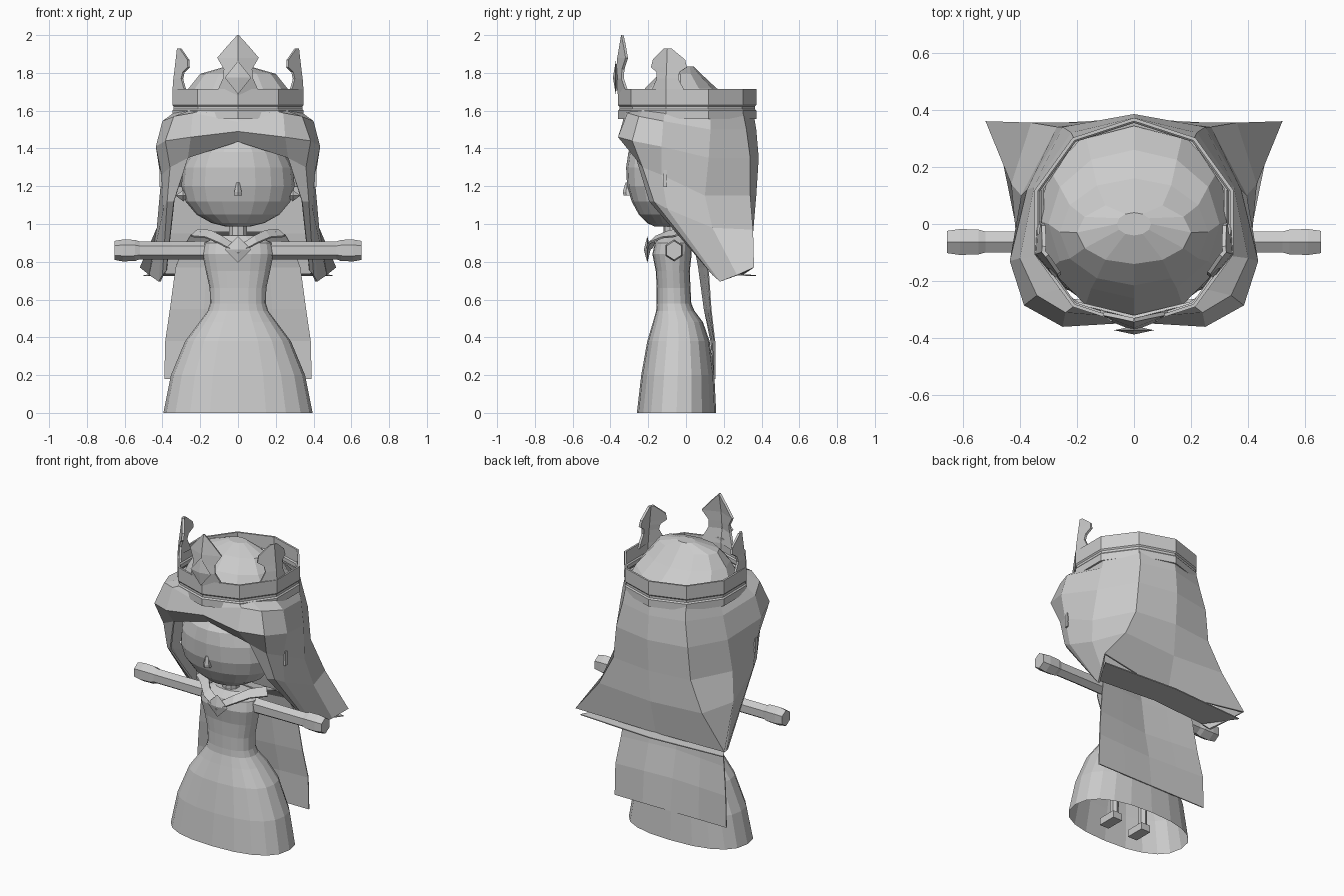
import bpy, bmesh, math
from mathutils import Matrix, Vector

if "Cube" in bpy.data.objects:
    bpy.data.objects.remove(bpy.data.objects["Cube"])

grey = bpy.data.materials.new("plain_grey")
grey.diffuse_color = (0.6, 0.6, 0.6, 1)
grey.use_nodes = True
grey.node_tree.nodes["Principled BSDF"].inputs["Base Color"].default_value = grey.diffuse_color


def finish(name, bm, thickness=0.0):
    """Turn a bmesh into a flat shaded object, optionally as a thin sheet."""
    bmesh.ops.recalc_face_normals(bm, faces=bm.faces)
    mesh = bpy.data.meshes.new(name)
    bm.to_mesh(mesh)
    bm.free()
    mesh.materials.append(grey)
    obj = bpy.data.objects.new(name, mesh)
    bpy.context.collection.objects.link(obj)
    if thickness:
        mod = obj.modifiers.new("thickness", 'SOLIDIFY')
        mod.thickness = thickness
        mod.offset = -1
    return obj


def bridge(bm, rows, closed=False):
    """Quads between successive rows of vertices."""
    for a, b in zip(rows, rows[1:]):
        n = len(a)
        for i in range(n if closed else n - 1):
            j = (i + 1) % n
            bm.faces.new((a[i], a[j], b[j], b[i]))


def sheet(name, rows, thickness):
    """Thin sheet through rows of points."""
    bm = bmesh.new()
    bridge(bm, [[bm.verts.new(p) for p in row] for row in rows])
    return finish(name, bm, thickness)


def loft(name, rings, sides, cap_low=True, cap_high=True, thickness=0.0, square=2.0):
    """Stack of ellipses: (z, half width, front y, back y)."""
    bm = bmesh.new()
    rows = []

    def bend(v):
        return math.copysign(abs(v) ** (2 / square), v) if abs(v) > 1e-6 else 0

    for z, rx, y0, y1 in rings:
        angles = [math.tau * i / sides for i in range(sides)]
        rows.append([bm.verts.new((rx * bend(math.sin(a)),
                                   (y0 + y1) / 2 - (y1 - y0) / 2 * bend(math.cos(a)), z)) for a in angles])
    bridge(bm, rows, True)
    if cap_low:
        bm.faces.new(rows[0])
    if cap_high:
        bm.faces.new(rows[-1])
    return finish(name, bm, thickness)


def box(name, centre, size):
    bm = bmesh.new()
    bmesh.ops.create_cube(bm, size=1, matrix=Matrix.Translation(centre) @ Matrix.Diagonal((*size, 1)))
    return finish(name, bm)


def gem(name, centre, radii):
    """Four sided double pyramid."""
    bm = bmesh.new()
    c, (rx, ry, rz) = Vector(centre), radii
    ring = [bm.verts.new(c + Vector(p)) for p in ((rx, 0, 0), (0, ry, 0), (-rx, 0, 0), (0, -ry, 0))]
    for end in (rz, -rz):
        tip = bm.verts.new(c + Vector((0, 0, end)))
        for i in range(4):
            bm.faces.new((ring[i], ring[(i + 1) % 4], tip))
    return finish(name, bm)


# Gown, open at the hem
loft("gown", [(0, .395, -.26, .16), (.2, .355, -.237, .15), (.38, .28, -.205, .125),
              (.48, .205, -.175, .09), (.54, .16, -.158, .045), (.58, .148, -.155, .028),
              (.66, .15, -.155, .024), (.75, .17, -.16, .02), (.84, .188, -.178, .03),
              (.90, .18, -.165, .03), (.94, .1, -.13, .01)], 20, cap_low=False, square=2.4)
loft("neck", [(.92, .05, -.12, -.02), (1.03, .05, -.12, -.02)], 10)

# Head and face
loft("head", [(.988, .07, -.17, 0), (1.005, .14, -.205, .03), (1.05, .22, -.25, .07),
              (1.12, .278, -.288, .1), (1.2, .3, -.312, .13), (1.3, .29, -.317, .14),
              (1.38, .25, -.305, .13), (1.44, .18, -.26, .1), (1.48, .08, -.2, .05)], 20)
loft("nose", [(1.15, .025, -.33, -.27), (1.17, .022, -.335, -.27), (1.22, .01, -.32, -.28)], 6)

# Hair dome inside the crown
loft("hair_dome", [(1.56, .34, -.33, .36), (1.66, .3, -.26, .26), (1.72, .26, -.215, .16),
                   (1.795, .2, -.14, .08), (1.835, .06, -.04, .04)], 12, cap_low=False)

# Hair shell, half profile from the parting at the front to the middle of the back
hair_rows = [
    [(0, -.33, 1.6), (.2, -.28, 1.6), (.26, -.23, 1.6), (.325, -.11, 1.6), (.325, .13, 1.6), (.21, .3, 1.6),
     (0, .355, 1.6)],
    [(0, -.335, 1.54), (.24, -.31, 1.588), (.34, -.25, 1.57), (.4, -.12, 1.545), (.35, .13, 1.5),
     (.22, .32, 1.5), (0, .372, 1.5)],
    [(0, -.345, 1.49), (.25, -.36, 1.46), (.385, -.285, 1.44), (.435, -.13, 1.41), (.375, .12, 1.35),
     (.25, .34, 1.35), (0, .385, 1.35)],
    [(0, -.3, 1.435), (.265, -.265, 1.35), (.36, -.23, 1.3), (.405, -.13, 1.26), (.395, .1, 1.15),
     (.27, .34, 1.15), (0, .372, 1.15)],
    [(.34, -.195, 1.12), (.375, -.17, 1.12), (.395, -.1, 1.08), (.43, .14, .98), (.36, .355, .97),
     (0, .355, .95)],
    [(.38, .13, .75), (.40, .14, .73), (.42, .18, .695), (.47, .27, .73), (.52, .36, .77), (0, .3, .73)],
]
bm = bmesh.new()
for side in (1, -1):
    rows = [[bm.verts.new((side * x, y, z)) for x, y, z in row] for row in hair_rows]
    bridge(bm, rows[:4])
    bridge(bm, [rows[3][1:]] + rows[4:])
bmesh.ops.remove_doubles(bm, verts=bm.verts, dist=.0005)
finish("long_hair", bm, .012)

# Inner layer of hair behind the neck, closed along the hem
inner = [(1.2, .37, .08), (.95, .375, .11), (.74, .385, .15), (.73, .5, .34)]
sheet("hair_lining", [[(w * k, y + (1 - abs(k)) * .03, z) for k in (-1, -.5, 0, .5, 1)] for z, w, y in inner], .006)

# Crown: ten sided band with a rib
loft("crown_band", [(1.555, .366, -.36, .372), (1.6, .366, -.36, .372), (1.608, .359, -.353, .365),
                    (1.622, .359, -.353, .365), (1.63, .366, -.36, .372), (1.715, .366, -.36, .372)],
     10, cap_low=False, cap_high=False, thickness=.012)


def prong(name, turn, steps):
    """Curved spade plate on the crown: (z, half width, outward distance)."""
    m = Matrix.Translation((0, .006, 0)) @ Matrix.Rotation(turn, 4, 'Z')
    sheet(name, [[m @ Vector((u, -out + abs(u) * .4, z)) for u in (-w, 0, w)] for z, w, out in steps], .014)


prong("front_prong", 0, [(1.68, .12, .366), (1.77, .08, .38), (1.82, .075, .375),
                         (1.88, .11, .37), (1.95, .05, .358), (2.0, .004, .35)])
for name, turn in (("right_prong", 72), ("left_prong", -72)):
    prong(name, math.radians(turn), [(1.69, .1, .366), (1.77, .06, .36), (1.805, .065, .355),
                                     (1.83, .1, .352), (1.87, .09, .347), (1.93, .02, .34)])
gem("crown_gem", (0, -.372, 1.775), (.07, .015, .088))

# Cape hanging from the shoulders, hollow along the middle: (z, half width, middle y, edge y)
cape = [(.96, .2, -.04, -.06), (.945, .25, .03, .03), (.88, .29, .05, .09), (.77, .33, .07, .12),
        (.55, .36, .1, .135), (.38, .385, .135, .155), (.18, .39, .155, .155)]
sheet("cape", [[(w * k / 2, y0 + (y1 - y0) * abs(k) / 2, z) for k in range(-2, 3)] for z, w, y0, y1 in cape], .006)

# Bow
gem("bow_knot", (0, -.205, .865), (.07, .018, .07))

for side, label in ((1, "right"), (-1, "left")):
    # Arms with six sided sleeves and hands
    bm = bmesh.new()
    rows = []
    for x, r in ((.13, .05), (.35, .047), (.52, .047), (.545, .056), (.61, .058), (.655, .05)):
        rows.append([bm.verts.new((side * x, -.063 + r * .9 * math.sin(math.tau * i / 6),
                                   .86 + r * math.cos(math.tau * i / 6))) for i in range(6)])
    bridge(bm, rows, True)
    bm.faces.new(rows[-1])
    bm.faces.new(rows[0])
    finish(label + "_arm", bm)

    # Collar strap from the bow over the shoulder, ear and earring
    path = [(0, -.21, .865), (.1, -.19, .92), (.17, -.12, .95), (.25, -.05, .957)]
    sheet(label + "_collar_strap", [[(side * x, y - .01, z - .018), (side * x * .85, y + .03, z + .018)]
                                    for x, y, z in path], .01)
    gem(label + "_ear", (side * .29, -.12, 1.15), (.04, .03, .03))
    box(label + "_earring", (side * .405, -.11, 1.24), (.02, .02, .09))

    # Legs and feet hidden inside the gown
    loft(label + "_leg", [(.03, .025, -.075, -.025), (.5, .03, -.08, -.02)], 6).location.x = side * .105
    box(label + "_foot", (side * .105, -.08, .022), (.065, .12, .044))
